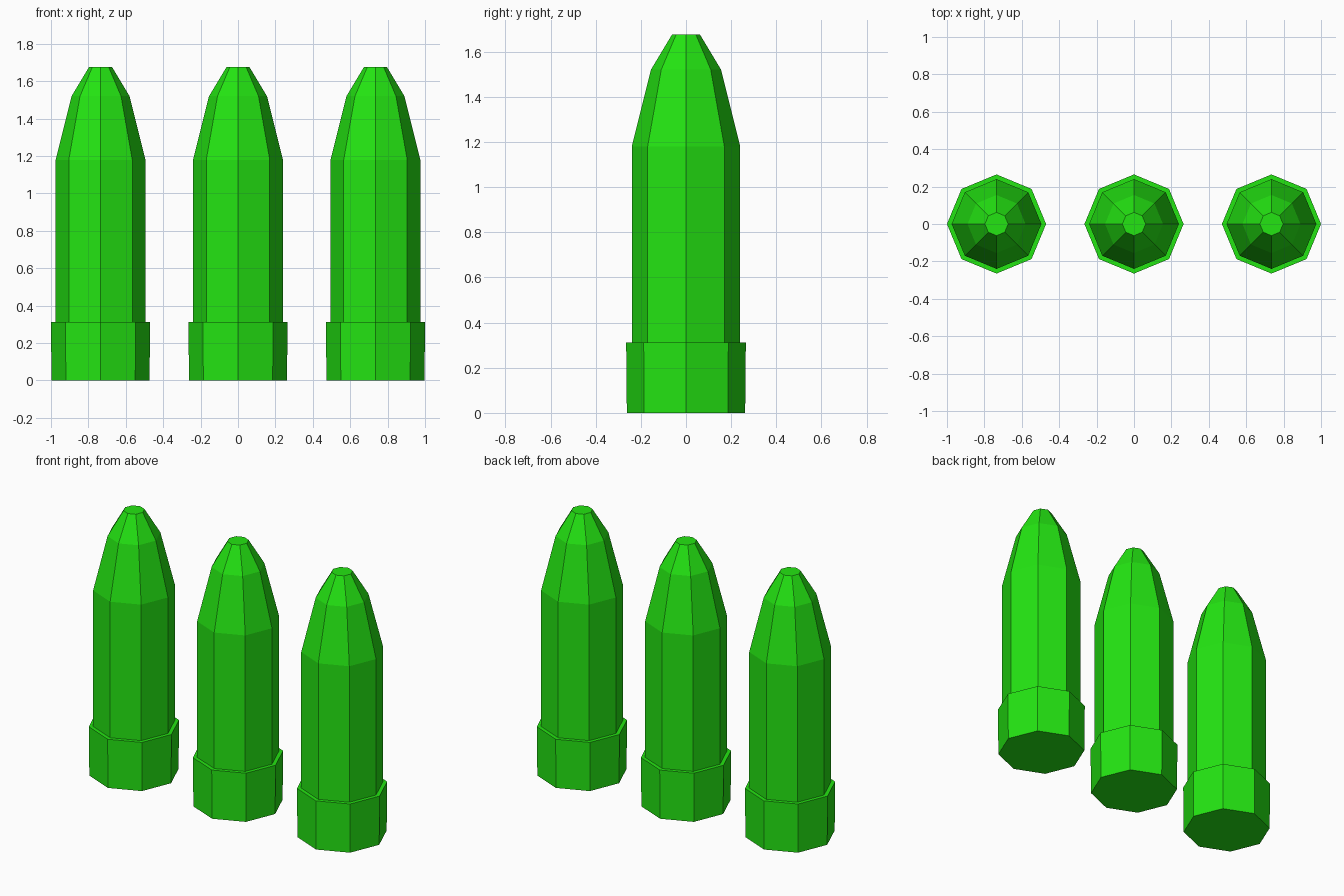
import bpy, bmesh
from math import cos, sin, tau

if "Cube" in bpy.data.objects:
    bpy.data.objects.remove(bpy.data.objects["Cube"])

SIDES = 8
SPACING = 0.735
# (radius, height) from the base up to the blunt tip
PROFILE = [(0.262, 0.0), (0.265, 0.312), (0.24, 0.312),
           (0.24, 1.18), (0.155, 1.52), (0.062, 1.675)]

green = bpy.data.materials.new("green")
green.diffuse_color = (0.017, 0.78, 0.006, 1)
green.use_nodes = True
green.node_tree.nodes["Principled BSDF"].inputs["Base Color"].default_value = green.diffuse_color


def lathe(name, profile, x):
    """Closed faceted solid of revolution with corners on the x and y axes."""
    bm = bmesh.new()
    rings = [[bm.verts.new((r * cos(tau * i / SIDES), r * sin(tau * i / SIDES), z))
              for i in range(SIDES)] for r, z in profile]
    for low, high in zip(rings, rings[1:]):
        for i in range(SIDES):
            j = (i + 1) % SIDES
            bm.faces.new((low[i], low[j], high[j], high[i]))
    bm.faces.new(rings[0][::-1])
    bm.faces.new(rings[-1])
    mesh = bpy.data.meshes.new(name)
    bm.to_mesh(mesh)
    bm.free()
    mesh.materials.append(green)
    obj = bpy.data.objects.new(name, mesh)
    obj.location.x = x
    bpy.context.collection.objects.link(obj)


# Three identical cartridges in a row
for label, k in (("left", -1), ("middle", 0), ("right", 1)):
    lathe(label + "_cartridge", PROFILE, k * SPACING)
